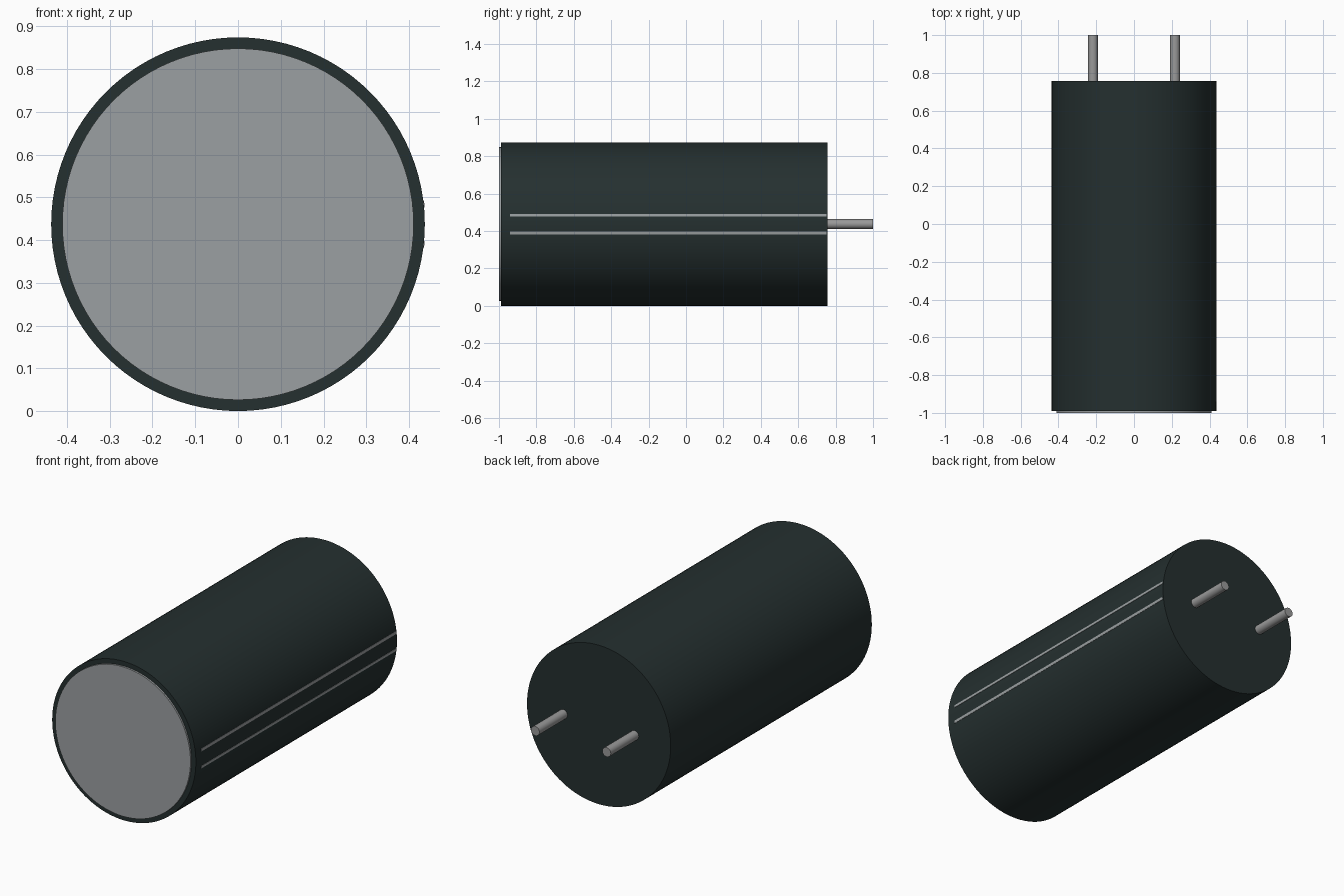
import bpy, math
from mathutils import Matrix

if "Cube" in bpy.data.objects:
    bpy.data.objects.remove(bpy.data.objects["Cube"], do_unlink=True)

R = 0.437            # can radius, also the height of its axis
FRONT, BACK = -0.99, 0.757


def material(name, rgb):
    m = bpy.data.materials.new(name)
    m.use_nodes = True
    m.diffuse_color = (*rgb, 1)
    m.node_tree.nodes["Principled BSDF"].inputs["Base Color"].default_value = (*rgb, 1)
    return m


sleeve_dark = material("dark sleeve", (0.018, 0.029, 0.029))
silver = material("silver", (0.33, 0.35, 0.36))
pin_metal = material("pin metal", (0.32, 0.32, 0.32))


def rod(name, radius, y0, y1, x, sides, mat):
    """Smooth cylinder running along y at axis height."""
    bpy.ops.mesh.primitive_cylinder_add(
        vertices=sides, radius=radius, depth=y1 - y0,
        location=(x, (y0 + y1) / 2, R), rotation=(math.pi / 2, 0, 0))
    ob = bpy.context.object
    ob.name = name
    ob.data.materials.append(mat)
    bpy.ops.object.shade_smooth_by_angle(angle=math.radians(40))
    return ob


# Can body and the exposed metal end
rod("can_body", R, FRONT, BACK, 0, 96, sleeve_dark)
rod("end_disc", 0.411, -1.0, FRONT + 0.005, 0, 96, silver)

# Pair of terminal pins at the back
for side, x in (("left", 0.217), ("right", -0.217)):
    rod(side + "_pin", 0.026, BACK - 0.01, 1.0, x, 16, pin_metal)

# Two thin printed stripes, tangent to the sleeve on the left side
for name, s in (("upper_stripe", 1), ("lower_stripe", -1)):
    angle = -s * math.asin(0.047 / R)
    bpy.ops.mesh.primitive_cube_add(size=1)
    ob = bpy.context.object
    ob.name = name
    ob.data.transform(
        Matrix.Translation((0, -0.095, R))
        @ Matrix.Rotation(angle, 4, 'Y')
        @ Matrix.Translation((R - 0.001, 0, 0))
        @ Matrix.Diagonal((0.005, 1.69, 0.015, 1)))
    ob.data.materials.append(silver)
